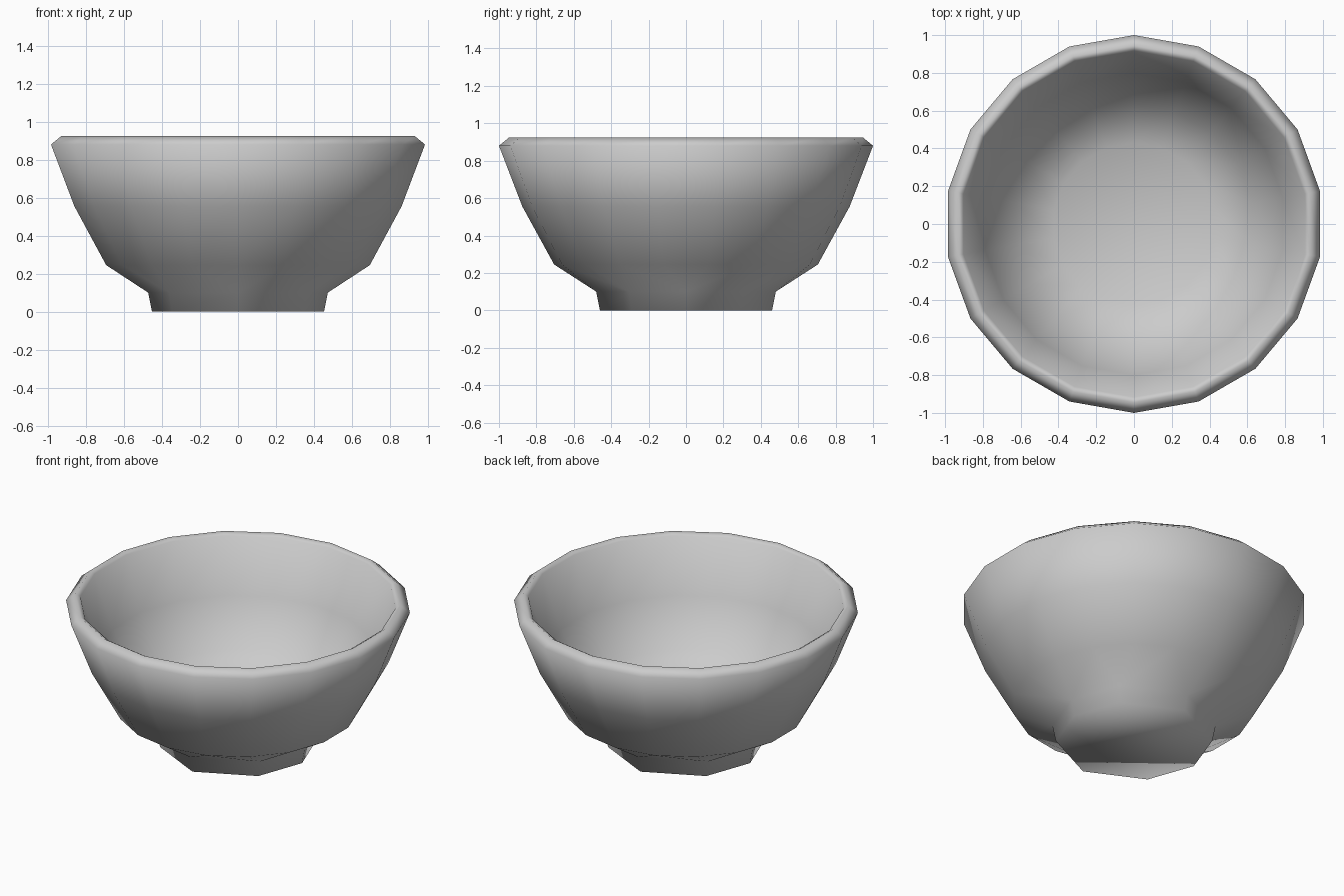
import bpy
import bmesh
from math import cos, sin, radians

cube = bpy.data.objects.get("Cube")
if cube:
    bpy.data.objects.remove(cube, do_unlink=True)


def flat_material(name, colour):
    mat = bpy.data.materials.new(name)
    mat.use_nodes = True
    mat.diffuse_color = colour
    mat.node_tree.nodes["Principled BSDF"].inputs["Base Color"].default_value = colour
    return mat


def add_ring(bm, radius, z, corners):
    """Closed polygon from (degrees, radius factor) corners; returns verts and edges."""
    verts = [bm.verts.new((radius * k * cos(radians(a)), radius * k * sin(radians(a)), z))
             for a, k in corners]
    edges = [bm.edges.new((verts[i - 1], verts[i])) for i in range(len(verts))]
    return verts, edges


# The bowl is an even polygon; the foot is a coarser one, slightly narrower across x
bowl_corners = [(90 + 20 * i, 1.0) for i in range(18)]
half_foot = [(90, 1.0), (140, 0.985), (180, 0.985), (220, 0.985)]
foot_corners = half_foot + [(a + 180, k) for a, k in half_foot]

# Section from the underside, over the rim, down to the inner floor
foot = [(0.46, 0.0), (0.48, 0.10)]
outer_wall = [(0.705, 0.245), (0.875, 0.555), (1.0, 0.88)]
rim = [(0.945, 0.925), (0.917, 0.908)]
inner_wall = [(0.80, 0.58), (0.635, 0.305), (0.43, 0.195)]

bm = bmesh.new()
rings = [add_ring(bm, r, z, foot_corners) for r, z in foot]
rings += [add_ring(bm, r, z, bowl_corners) for r, z in outer_wall + rim + inner_wall]

# Skin neighbouring rings, then close the underside and the floor
for (_, lower), (_, upper) in zip(rings, rings[1:]):
    bmesh.ops.bridge_loops(bm, edges=lower + upper)
bm.faces.new(rings[0][0])
bm.faces.new(rings[-1][0])
bmesh.ops.recalc_face_normals(bm, faces=bm.faces[:])
for face in bm.faces:
    face.smooth = True

mesh = bpy.data.meshes.new("bowl")
bm.to_mesh(mesh)
bm.free()
mesh.materials.append(flat_material("plain_grey", (0.6, 0.6, 0.6, 1.0)))
bowl = bpy.data.objects.new("bowl", mesh)
bpy.context.collection.objects.link(bowl)
